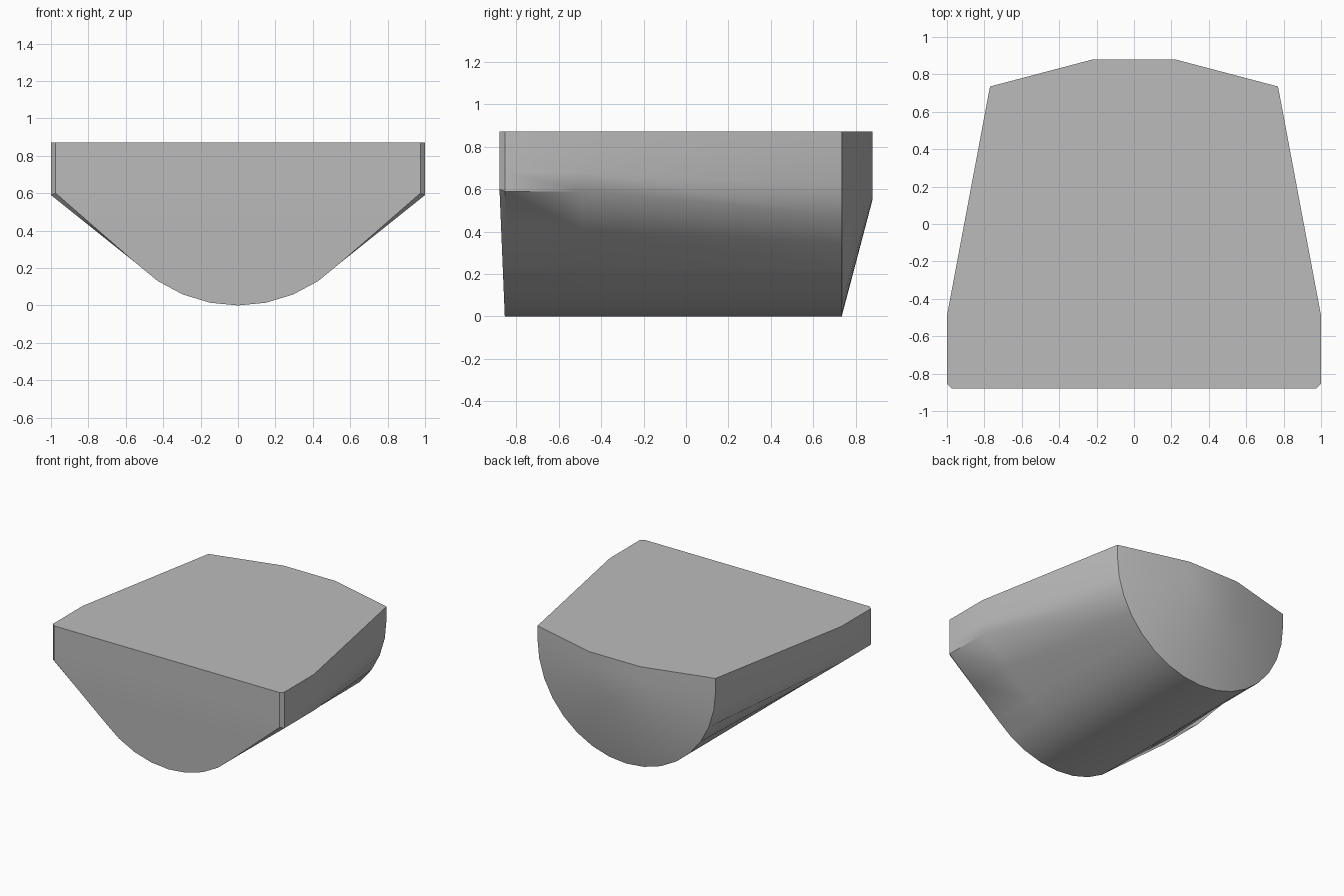
import bpy
import bmesh
from math import sin, cos, radians

cube = bpy.data.objects.get("Cube")
if cube:
    bpy.data.objects.remove(cube, do_unlink=True)

R, TOP = 0.77, 0.872           # radius of the rounded keel, deck height
ANGLES = [11.25 * i for i in range(8, -1, -1)]


def arc(a, r=R):
    return r * sin(radians(a)), R - r * cos(radians(a))


# Half profiles, from the deck edge down to the keel
back = [(R, TOP)] + [arc(a) for a in ANGLES]
tip = [(0.22, TOP)] + [arc(a, 0.22) for a in ANGLES]


def wide_profile(w, knee):
    bx, bz = arc(45)
    middle = ((w + bx) / 2, (knee + bz) / 2)
    return ([(w, TOP), (w, 0.77), (w, 0.68), (w, knee), middle]
            + [arc(a) for a in ANGLES[4:]])


wide = wide_profile(1.0, 0.59)
nose = wide_profile(0.975, 0.6)


def nose_y(z):
    # Upright above the knee, raked back below it
    return -0.88 + 0.025 * max(0.0, 1 - z / 0.6)


bm = bmesh.new()


def ring(half, y):
    full = half + [(-x, z) for x, z in half[-2::-1]]
    return [bm.verts.new((x, y(z) if callable(y) else y, z)) for x, z in full]


rings = [ring(nose, nose_y), ring(wide, -0.855), ring(wide, -0.49),
         ring(back, 0.735), ring(tip, 0.88)]

# Hull skin
for a, b in zip(rings, rings[1:]):
    for i in range(len(a) - 1):
        bm.faces.new((a[i], b[i], b[i + 1], a[i + 1]))

# Flat deck, front panels and back tip
bm.faces.new([r[0] for r in rings] + [r[-1] for r in reversed(rings)])
f = rings[0]
bm.faces.new(f[:4] + f[-4:])
bm.faces.new(f[3:-3])
bm.faces.new(rings[-1])

bmesh.ops.remove_doubles(bm, verts=bm.verts, dist=0.0005)
bmesh.ops.recalc_face_normals(bm, faces=bm.faces)
mesh = bpy.data.meshes.new("hull_block")
bm.to_mesh(mesh)
bm.free()

hull = bpy.data.objects.new("hull_block", mesh)
bpy.context.collection.objects.link(hull)

# Plain grey
grey = bpy.data.materials.new("plain_grey")
grey.use_nodes = True
colour = (0.5, 0.5, 0.5, 1)
grey.diffuse_color = colour
grey.node_tree.nodes["Principled BSDF"].inputs["Base Color"].default_value = colour
mesh.materials.append(grey)

# Smooth keel with crisp rims
bpy.ops.object.select_all(action='DESELECT')
hull.select_set(True)
bpy.context.view_layer.objects.active = hull
bpy.ops.object.shade_smooth_by_angle(angle=radians(35))
